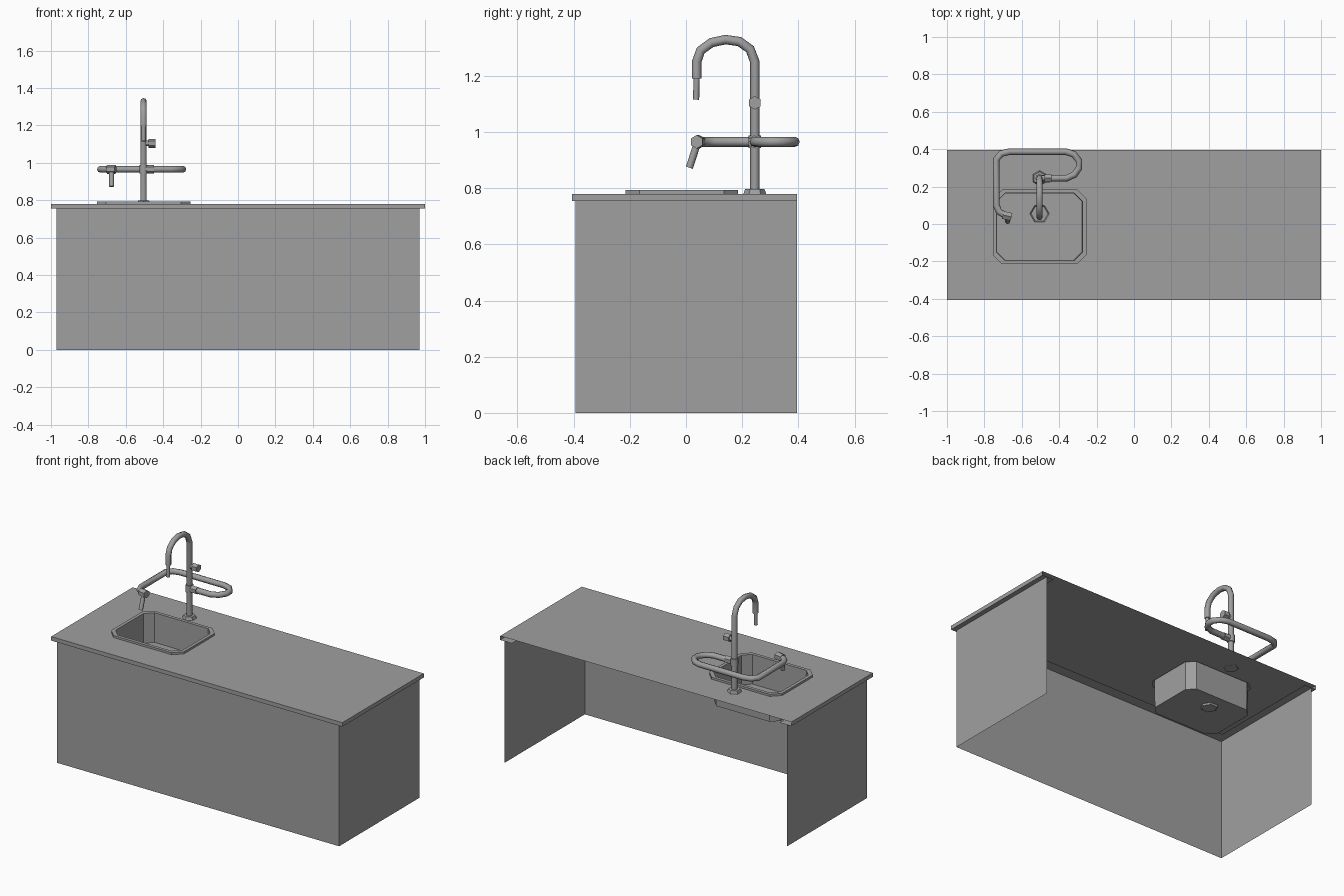
import bpy, bmesh, math
from mathutils import Vector

if "Cube" in bpy.data.objects:
    bpy.data.objects.remove(bpy.data.objects["Cube"], do_unlink=True)

GREY = (0.35, 0.35, 0.35, 1)
grey = bpy.data.materials.new("plain_grey")
grey.use_nodes = True
grey.diffuse_color = GREY
grey.node_tree.nodes["Principled BSDF"].inputs["Base Color"].default_value = GREY


def finish(name, bm):
    """Turn a bmesh into a named, coloured object."""
    mesh = bpy.data.meshes.new(name)
    bm.to_mesh(mesh)
    bm.free()
    mesh.materials.append(grey)
    obj = bpy.data.objects.new(name, mesh)
    bpy.context.collection.objects.link(obj)
    return obj


def loft(bm, rings, closed):
    """Skin a list of point rings with quads; return the vertex rings."""
    rows = [[bm.verts.new(p) for p in ring] for ring in rings]
    n = len(rows[0])
    for a, b in zip(rows, rows[1:]):
        for i in range(n if closed else n - 1):
            j = (i + 1) % n
            bm.faces.new((a[i], a[j], b[j], b[i]))
    return rows


def loop_edges(bm, verts):
    edges = []
    for a, b in zip(verts, verts[1:] + verts[:1]):
        edges.append(bm.edges.get((a, b)) or bm.edges.new((a, b)))
    return edges


def u_ring(x, front, back, z):
    """Open outline: left end, front, right end."""
    return [(x, back, z), (x, front, z), (-x, front, z), (-x, back, z)]


def octagon(cx, cy, hx, hy, cut, z):
    """Rectangle with clipped corners, counterclockwise."""
    quarter = [(hx, hy - cut), (hx - cut, hy)]
    pts = quarter + [(-x, y) for x, y in reversed(quarter)]
    pts += [(-x, -y) for x, y in pts]
    return [(cx + x, cy + y, z) for x, y in pts]


def hexagon(cx, cy, r, z):
    return [(cx + r * math.cos(i * math.tau / 6), cy + r * math.sin(i * math.tau / 6), z)
            for i in range(6)]


def smooth(obj, degrees):
    bpy.ops.object.select_all(action='DESELECT')
    obj.select_set(True)
    bpy.context.view_layer.objects.active = obj
    bpy.ops.object.shade_smooth_by_angle(angle=math.radians(degrees))


def rod(name, start, end, r1, r2=None, sides=8):
    """Straight solid between two points."""
    a, b = Vector(start), Vector(end)
    bpy.ops.mesh.primitive_cone_add(
        vertices=sides, radius1=r1, radius2=r2 or r1, depth=(b - a).length,
        location=(a + b) / 2, rotation=(b - a).to_track_quat('Z', 'Y').to_euler())
    obj = bpy.context.object
    obj.name = name
    obj.data.materials.append(grey)
    if sides > 6:
        smooth(obj, 50)
    return obj


def tube(name, points, radius):
    """Bent pipe following a path."""
    curve = bpy.data.curves.new(name, 'CURVE')
    curve.dimensions = '3D'
    curve.bevel_depth = radius
    curve.bevel_resolution = 2
    curve.use_fill_caps = True
    spline = curve.splines.new('POLY')
    spline.points.add(len(points) - 1)
    for point, co in zip(spline.points, points):
        point.co = (*co, 1)
    curve.materials.append(grey)
    obj = bpy.data.objects.new(name, curve)
    bpy.context.collection.objects.link(obj)
    bpy.ops.object.select_all(action='DESELECT')
    obj.select_set(True)
    bpy.context.view_layer.objects.active = obj
    bpy.ops.object.convert(target='MESH')
    smooth(bpy.context.object, 50)


TOP, UNDER = 0.78, 0.755
FRONT, BACK = -0.405, 0.395
SX, SY = -0.505, -0.015      # sink centre
FX, FY = -0.505, 0.245       # faucet column

# Cabinet: front and two ends, open at the back and below
bm = bmesh.new()
loft(bm, [u_ring(0.97, -0.393, BACK, z) for z in (0, UNDER)], False)
finish("cabinet_panels", bm)

# Countertop: thin sheet with a sink opening, folded edge and return lip
bm = bmesh.new()
rows = loft(bm, [u_ring(1, FRONT, BACK, TOP), u_ring(1, FRONT, BACK, UNDER),
                 u_ring(0.92, FRONT + 0.08, BACK, UNDER)], False)
hole = [bm.verts.new(p) for p in octagon(SX, SY, 0.238, 0.188, 0.045, TOP)]
bmesh.ops.triangle_fill(bm, use_beauty=True, normal=(0, 0, 1),
                        edges=loop_edges(bm, rows[0]) + loop_edges(bm, hole))
finish("countertop", bm)

# Sink: raised rim, straight bowl and a recessed hexagonal drain
bm = bmesh.new()
rows = loft(bm, [octagon(SX, SY, 0.25, 0.2, 0.05, TOP),
                 octagon(SX, SY, 0.25, 0.2, 0.05, 0.793),
                 octagon(SX, SY, 0.23, 0.18, 0.045, 0.793),
                 octagon(SX, SY, 0.228, 0.178, 0.045, 0.61)], True)
drain = loft(bm, [hexagon(SX, 0.055, 0.052, 0.61), hexagon(SX, 0.055, 0.045, 0.6)], True)
bm.faces.new(drain[1])
bmesh.ops.triangle_fill(bm, use_beauty=True, normal=(0, 0, 1),
                        edges=loop_edges(bm, rows[-1]) + loop_edges(bm, drain[0]))
finish("sink", bm)

# Faucet column bending over into the spout
arch = [(0.245, 1.25), (0.228, 1.295), (0.19, 1.322), (0.14, 1.329),
        (0.09, 1.318), (0.052, 1.29), (0.038, 1.25), (0.038, 1.19)]
tube("faucet_pipe", [(FX, FY, TOP)] + [(FX, y, z) for y, z in arch], 0.017)
rod("spout_tip", (FX, 0.038, 1.2), (FX, 0.036, 1.115), 0.011)
rod("faucet_base", (FX, FY, TOP - 0.006), (FX, FY, 0.798), 0.043, 0.034, 6)
rod("faucet_collar", (FX, FY, 0.943), (FX, FY, 0.988), 0.022)

# Control knob on the column
rod("knob_stem", (FX, FY, 1.104), (-0.465, FY, 1.104), 0.014)
rod("knob", (-0.478, FY, 1.104), (-0.442, FY, 1.104), 0.024, sides=6)

# Spray hose looping behind the column and round to the front
HZ = 0.965
hose = [(-0.505, 0.243), (-0.36, 0.245), (-0.318, 0.264), (-0.294, 0.3),
        (-0.294, 0.338), (-0.322, 0.373), (-0.365, 0.387), (-0.665, 0.387),
        (-0.71, 0.376), (-0.736, 0.345), (-0.736, 0.1), (-0.722, 0.066), (-0.685, 0.044)]
tube("spray_hose", [(x, y, HZ) for x, y in hose], 0.018)
rod("hose_fitting", (-0.485, 0.243, HZ), (-0.448, 0.243, HZ), 0.023, sides=6)
rod("spray_joint", (-0.7, 0.048, HZ), (-0.655, 0.038, HZ), 0.024, sides=6)
rod("spray_nozzle", (-0.676, 0.042, 0.965), (-0.676, 0.012, 0.873), 0.013)
